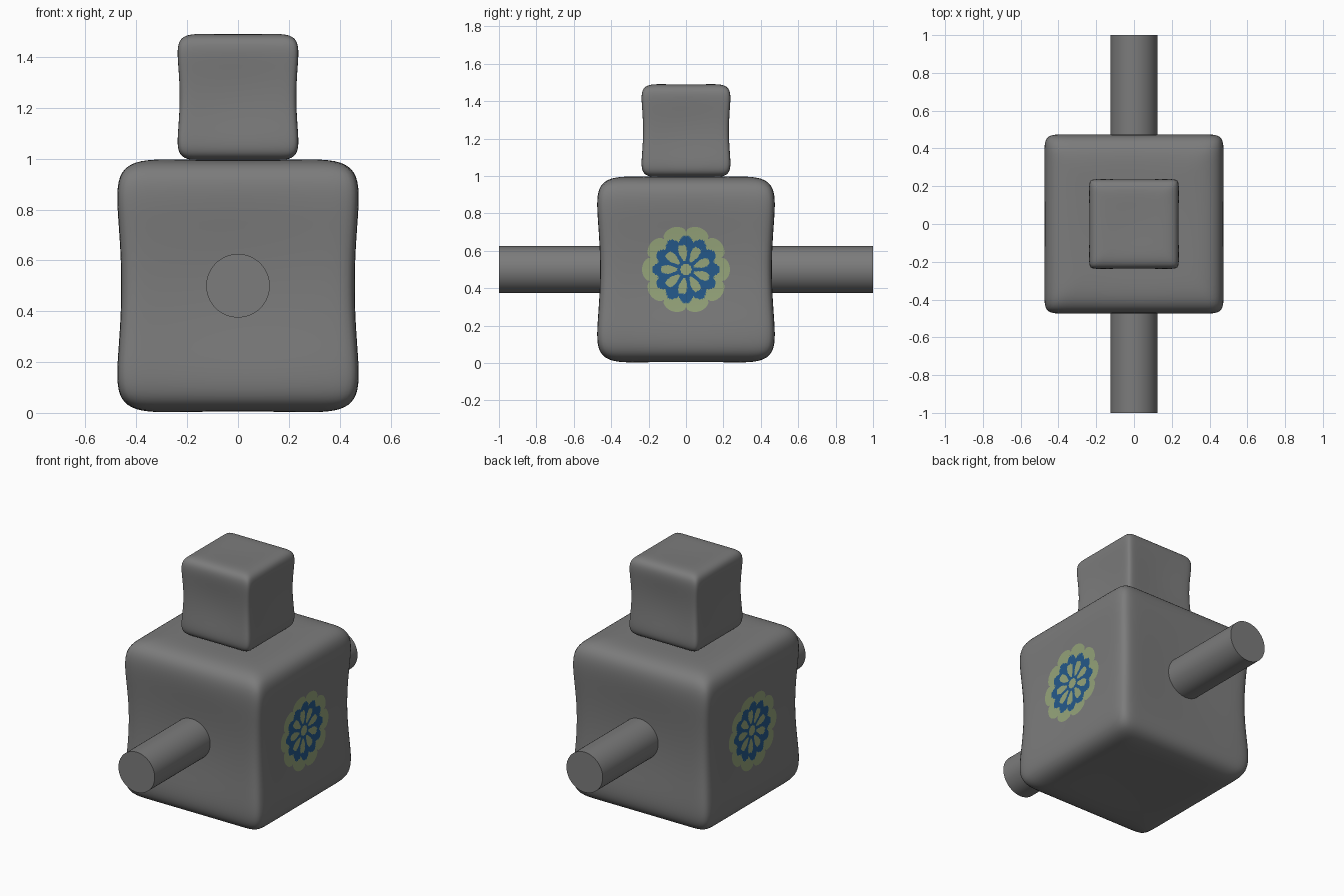
import bpy, bmesh, math

if "Cube" in bpy.data.objects:
    bpy.data.objects.remove(bpy.data.objects["Cube"])

def material(name, rgb):
    m = bpy.data.materials.new(name)
    m.diffuse_color = (*rgb, 1)
    m.use_nodes = True
    m.node_tree.nodes["Principled BSDF"].inputs["Base Color"].default_value = m.diffuse_color
    return m

GREY = material("grey", (0.2, 0.2, 0.2))
GREEN = material("pale_green", (0.30, 0.37, 0.195))
BLUE = material("deep_blue", (0.018, 0.10, 0.256))

HALF, HALF_Z = 0.485, 0.5      # half sizes of the body block

def waist(w):
    return 1 - 0.05 * (1 - w * w) ** 2

def dish(s, t):
    return 1 - 0.02 * ((1 - s * s) * (1 - t * t)) ** 2

def soft_block(name, scale, centre_z):
    """Rounded cube with slightly hollow faces and a faint waist."""
    bm = bmesh.new()
    bmesh.ops.create_cube(bm, size=2)
    bmesh.ops.subdivide_edges(bm, edges=bm.edges[:], cuts=39, use_grid_fill=True)
    q, k = 18, 8               # sharpness of upright and level edges
    for vert in bm.verts:
        u, v, w = vert.co
        s = ((abs(u)**q + abs(v)**q) ** (k / q) + abs(w)**k) ** (-1 / k)
        vert.co = (scale * HALF * u * s * waist(w) * dish(v, w),
                   scale * HALF * v * s * waist(w) * dish(u, w),
                   scale * HALF_Z * w * s * dish(u, v) + centre_z)
    for f in bm.faces:
        f.smooth = True
    return finish(name, bm, [GREY])

def finish(name, bm, mats):
    me = bpy.data.meshes.new(name)
    bm.to_mesh(me)
    bm.free()
    for m in mats:
        me.materials.append(m)
    ob = bpy.data.objects.new(name, me)
    bpy.context.collection.objects.link(ob)
    return ob

# Body and head
soft_block("body", 1.0, 0.5)
soft_block("head", 0.5, 1.242)

# Arms: one rod through the body
bpy.ops.mesh.primitive_cylinder_add(vertices=64, radius=0.125, depth=2,
                                    location=(0, 0, 0.5),
                                    rotation=(math.pi / 2, 0, 0))
arms = bpy.context.object
arms.name = "arms"
arms.data.materials.append(GREY)
bpy.ops.object.shade_smooth_by_angle(angle=math.radians(40))

def flower_colour(r, a):
    """0 = green, 1 = blue."""
    blue_edge = 0.15 + 0.03 * abs(math.cos(6 * a))
    if r < 0.028 or r > blue_edge:
        return 0
    if r < 0.045 or r > 0.132:
        return 1
    t = (r - 0.045) / 0.087                    # along an inner petal
    off = abs((a * 9 / math.tau) % 1 - 0.5)    # across an inner petal
    return 0 if off < 0.12 + 0.22 * math.sin(math.pi * t) ** 0.6 else 1

def flower(name, side):
    """Thin painted disc following the hollow side of the body."""
    bm = bmesh.new()
    sectors, rings = 180, 30

    def point(i, j):
        a = math.tau * i / sectors
        r = (0.2 + 0.035 * abs(math.cos(5 * a)) ** 0.5) * j / rings
        y, z = r * math.cos(a), r * math.sin(a)
        v, w = y / 0.46, z / 0.5
        x = HALF * waist(w) * dish(v, w) + 0.004
        return (side * x, side * y, 0.5 + z)

    centre = bm.verts.new(point(0, 0))
    grid = [[bm.verts.new(point(i, j)) for j in range(1, rings + 1)]
            for i in range(sectors)]
    for i in range(sectors):
        p, n = grid[i], grid[(i + 1) % sectors]
        bm.faces.new((centre, p[0], n[0]))
        for j in range(rings - 1):
            bm.faces.new((p[j], p[j + 1], n[j + 1], n[j]))
    for f in bm.faces:
        c = f.calc_center_median()
        y, z = side * c.y, c.z - 0.5
        f.material_index = flower_colour(math.hypot(y, z), math.atan2(z, y))
        f.smooth = True
    return finish(name, bm, [GREEN, BLUE])

# Flower on both sides
flower("right_flower", 1)
flower("left_flower", -1)
